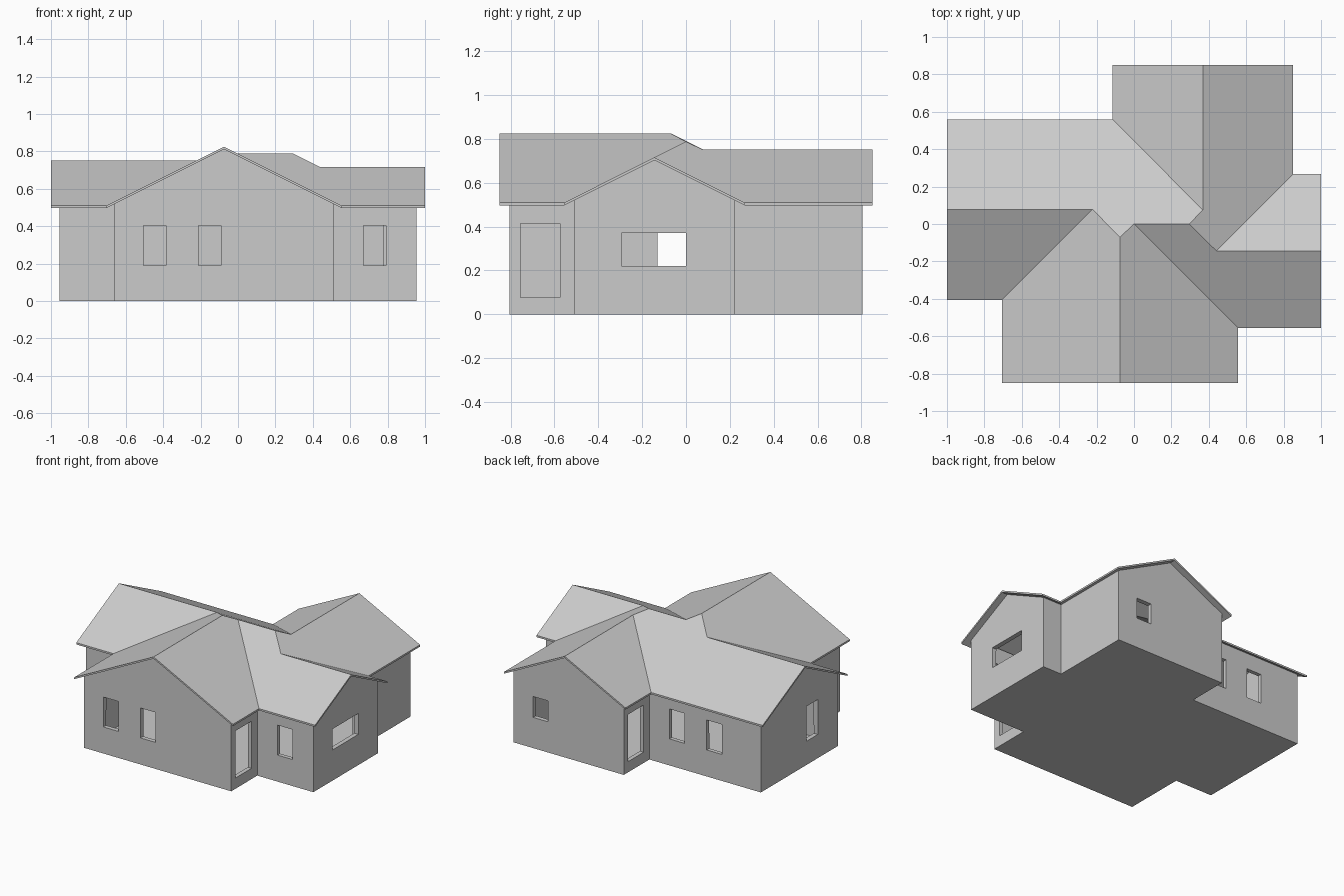
import bpy, bmesh
from mathutils import Vector, Matrix

if "Cube" in bpy.data.objects:
    bpy.data.objects.remove(bpy.data.objects["Cube"])

EAVE, THICK, OVERHANG, WALL = 0.51, 0.013, 0.045, 0.03

# Roof plan, counter-clockwise; every third edge is a gable end
plan = [(-.705, -.85), (.555, -.85), (.555, -.555), (1, -.555), (1, .267), (.85, .267),
        (.85, .85), (-.115, .85), (-.115, .56), (-1, .56), (-1, -.405), (-.705, -.405)]
gables = [(-.075, -.85, .825), (1, -.144, .716), (.368, .85, .751), (-1, .078, .751)]
ridges = [(-.075, -.07, .825), (-.222, .078, .751), (0, 0, .788),
          (.295, 0, .788), (.368, .075, .752), (.441, -.144, .716)]
slopes = [(0, 12, 16, 17, 11), (12, 1, 2, 18, 16), (2, 3, 13, 21, 19, 18), (13, 4, 5, 21),
          (5, 6, 14, 20, 19, 21), (14, 7, 8, 20), (8, 9, 15, 17, 16, 18, 19, 20), (15, 10, 11, 17)]


def make_object(name, bm):
    mesh = bpy.data.meshes.new(name)
    bm.to_mesh(mesh)
    bm.free()
    obj = bpy.data.objects.new(name, mesh)
    bpy.context.collection.objects.link(obj)
    return obj


# Roof: sloped planes given a vertical thickness
bm = bmesh.new()
vs = [bm.verts.new(p) for p in [(x, y, EAVE) for x, y in plan] + gables + ridges]
for f in slopes:
    bm.faces.new([vs[i] for i in f])
ext = bmesh.ops.extrude_face_region(bm, geom=bm.faces[:], use_keep_orig=True)
low = [g for g in ext["geom"] if isinstance(g, bmesh.types.BMVert)]
bmesh.ops.translate(bm, verts=low, vec=(0, 0, -THICK))
bmesh.ops.recalc_face_normals(bm, faces=bm.faces[:])
make_object("roof", bm)

# Walls and floor: plan inset by the overhang, gable walls rising to the ridge
pts = [Vector((x, y, 0)) for x, y in plan]
n = len(pts)


def inward(i):
    d = (pts[(i + 1) % n] - pts[i % n]).normalized()
    return Vector((-d.y, d.x, 0)) * OVERHANG


bm = bmesh.new()
top_z = EAVE - THICK + OVERHANG * 0.5 + 0.004
base = [bm.verts.new(p + inward(i) + inward(i - 1)) for i, p in enumerate(pts)]
top = [bm.verts.new(b.co + Vector((0, 0, top_z))) for b in base]
for i in range(n):
    j = (i + 1) % n
    face = [base[i], base[j], top[j]]
    if i % 3 == 0:
        peak = Vector(gables[i // 3]) + inward(i) - Vector((0, 0, THICK - 0.004))
        face.append(bm.verts.new(peak))
    bm.faces.new(face + [top[i]])
bm.faces.new(base[::-1])
walls = make_object("walls", bm)
solid = walls.modifiers.new("thickness", "SOLIDIFY")
solid.thickness = WALL
solid.offset = -1
solid.use_even_offset = True

# Window and door openings: (axis across the wall, wall position, span along wall, height range)
TALL, LOW, DOOR = (.19, .405), (.22, .37), (.077, .415)
openings = [
    ("y", -.805, (-.505, -.385), TALL), ("y", -.805, (-.21, -.09), TALL),   # front wing
    ("y", -.51, (.67, .79), TALL),                                          # right wing front
    ("x", .955, (-.295, 0), LOW),                                           # right gable
    ("y", .805, (.53, .65), LOW),                                           # back gable
    ("y", .515, (-.645, -.525), TALL), ("y", .515, (-.35, -.23), TALL),     # left wing back
    ("x", -.955, (-.13, .0), (.17, .42)),                                   # left gable
    ("x", .515, (-.755, -.575), DOOR), ("x", -.07, (.58, .76), DOOR),       # doors
]
bm = bmesh.new()
for axis, pos, (a, b), (z0, z1) in openings:
    across, along = (0.14, b - a), ((a + b) / 2)
    size = (0.14, b - a) if axis == "x" else (b - a, 0.14)
    loc = (pos, along) if axis == "x" else (along, pos)
    bmesh.ops.create_cube(bm, size=1, matrix=Matrix.Translation((*loc, (z0 + z1) / 2))
                          @ Matrix.Diagonal((*size, z1 - z0, 1)))
cutter = make_object("opening_cutter", bm)
cutter.hide_render = True
cut = walls.modifiers.new("openings", "BOOLEAN")
cut.operation = "DIFFERENCE"
cut.solver = "EXACT"
cut.object = cutter

# Bake the openings into the walls and drop the helper
bpy.context.view_layer.objects.active = walls
for name in ("thickness", "openings"):
    bpy.ops.object.modifier_apply(modifier=name)
bpy.data.objects.remove(cutter)
